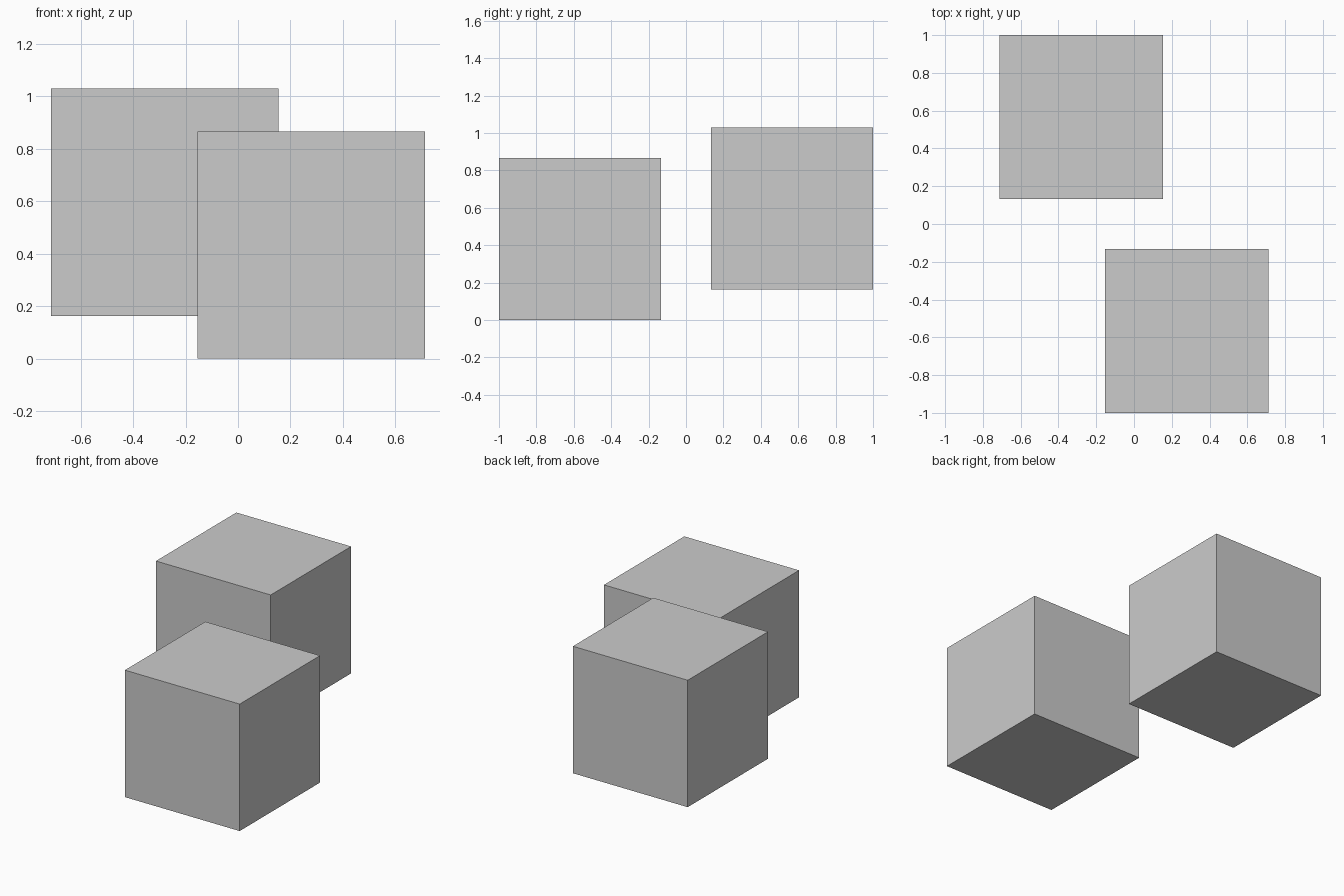
import bpy

if "Cube" in bpy.data.objects:
    bpy.data.objects.remove(bpy.data.objects["Cube"])

SIZE = 0.867


def cube(name, x, y, bottom):
    bpy.ops.mesh.primitive_cube_add(size=SIZE, location=(x, y, bottom + SIZE / 2))
    bpy.context.object.name = name


# Two equal cubes set diagonally, the back one raised
offset_x = 0.713 - SIZE / 2
offset_y = 1.0 - SIZE / 2
cube("front_cube", offset_x, -offset_y, 0.0)
cube("back_cube", -offset_x, offset_y, 0.163)
